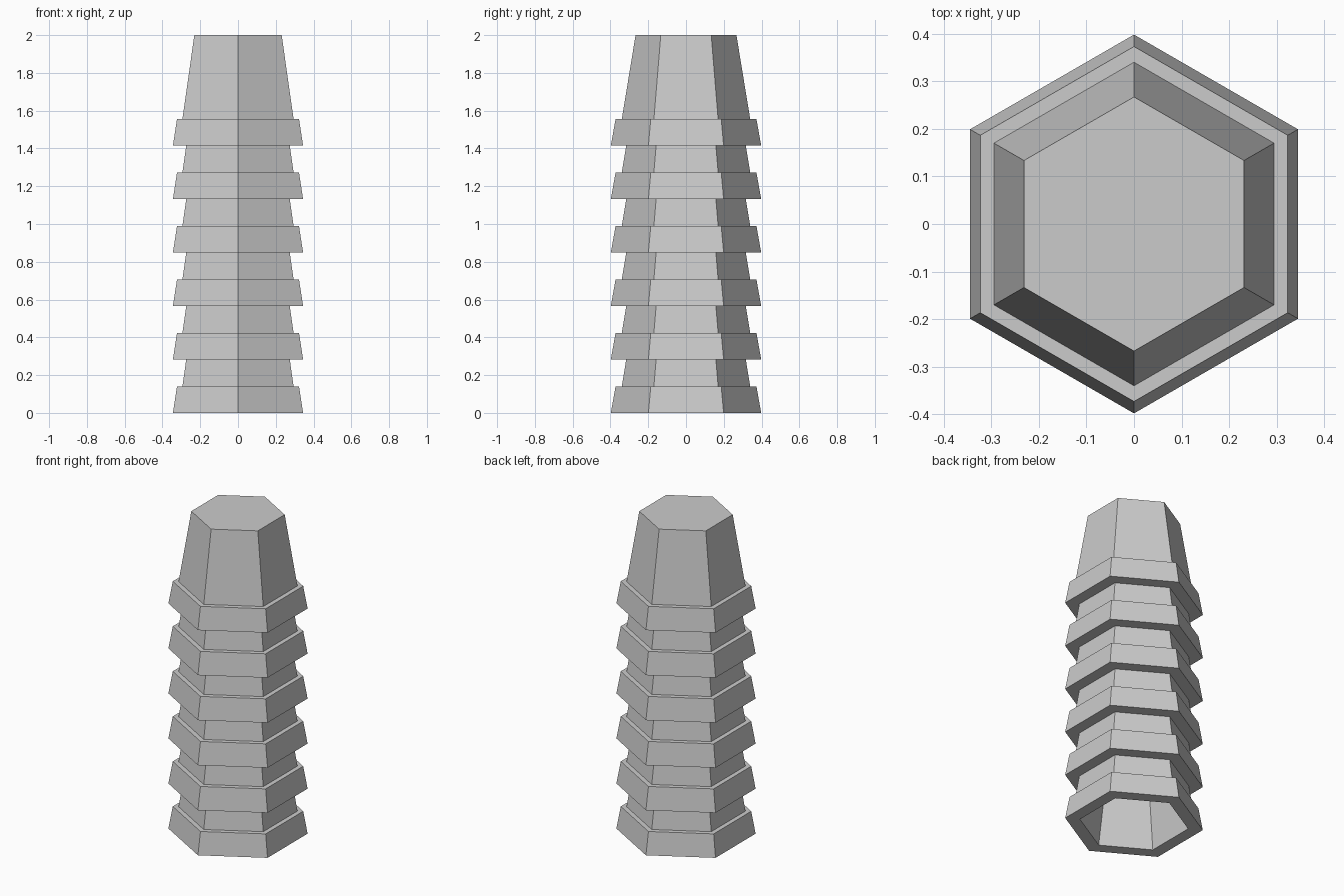
import bpy, bmesh
from math import cos, sin, pi

if "Cube" in bpy.data.objects:
    bpy.data.objects.remove(bpy.data.objects["Cube"])

SIDES, COUNT, STEP = 6, 6, 0.283

# Upside-down hexagonal pot: (radius, height) from inner ceiling, round the rim, to the closed top
PROFILE = [(0.225, 0.54), (0.313, 0.0), (0.398, 0.0), (0.373, 0.14),
           (0.34, 0.14), (0.267, 0.585)]


def pot_mesh():
    bm = bmesh.new()
    rings = []
    for r, z in PROFILE:
        rings.append([bm.verts.new((r * cos(pi / 2 + 2 * pi * i / SIDES),
                                    r * sin(pi / 2 + 2 * pi * i / SIDES), z))
                      for i in range(SIDES)])
    for a, b in zip(rings, rings[1:]):
        for i in range(SIDES):
            j = (i + 1) % SIDES
            bm.faces.new((a[i], a[j], b[j], b[i]))
    bm.faces.new(rings[0])      # inner ceiling
    bm.faces.new(rings[-1])     # closed top
    bmesh.ops.recalc_face_normals(bm, faces=bm.faces)
    mesh = bpy.data.meshes.new("pot")
    bm.to_mesh(mesh)
    bm.free()
    return mesh


# Stack of nested pots sharing one mesh
mesh = pot_mesh()
for k in range(COUNT):
    pot = bpy.data.objects.new(f"stacked_pot_{k + 1}", mesh)
    pot.location.z = k * STEP
    bpy.context.collection.objects.link(pot)
